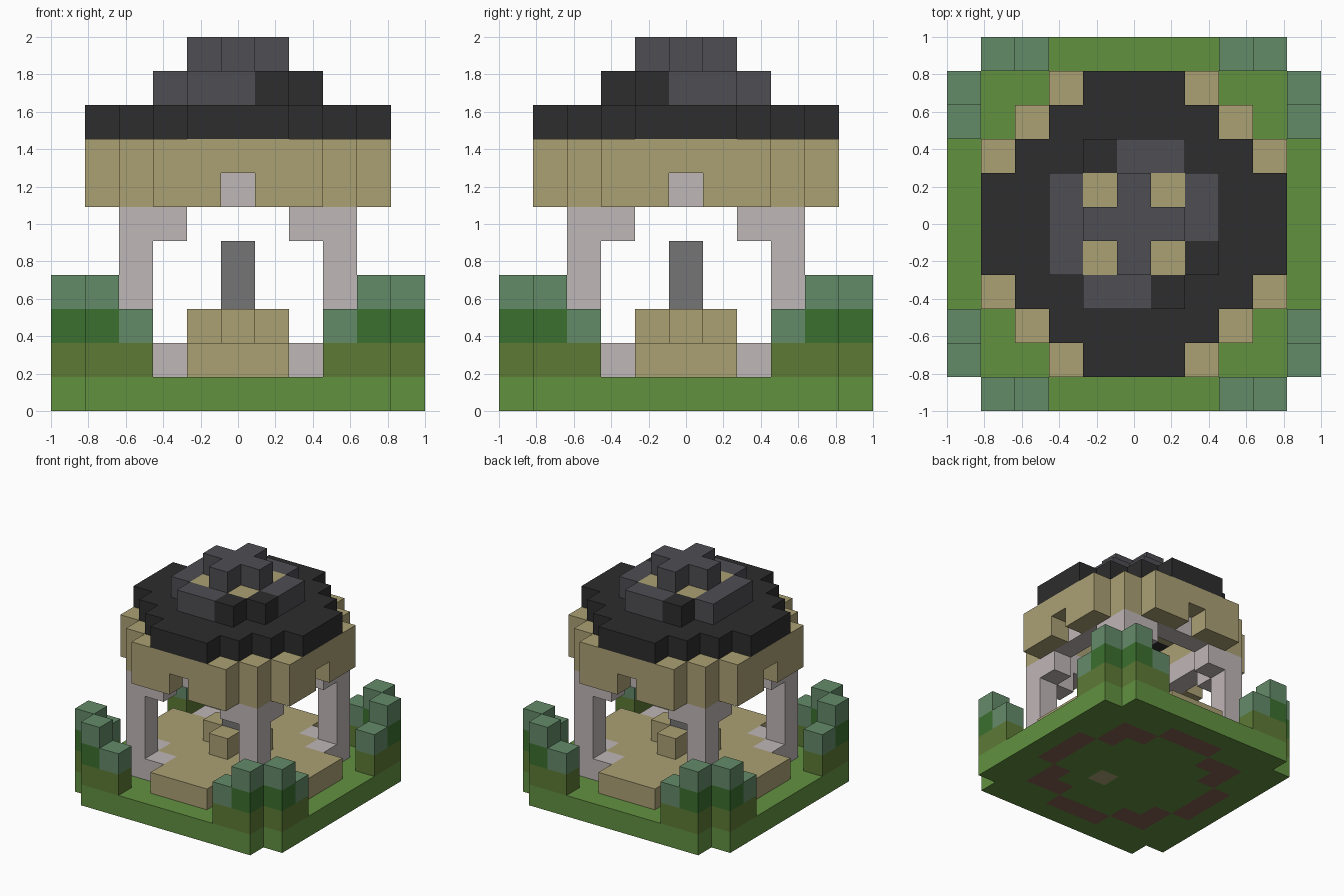
import bpy, bmesh
from mathutils import Vector

if "Cube" in bpy.data.objects:
    bpy.data.objects.remove(bpy.data.objects["Cube"], do_unlink=True)

UNIT = 2 / 11  # edge length of one block


def material(name, hex_code):
    def linear(v):
        return v / 12.92 if v <= 0.04045 else ((v + 0.055) / 1.055) ** 2.4
    col = [linear(int(hex_code[i:i + 2], 16) / 255) for i in (0, 2, 4)] + [1]
    mat = bpy.data.materials.new(name)
    mat.use_nodes = True
    mat.diffuse_color = col
    mat.node_tree.nodes["Principled BSDF"].inputs["Base Color"].default_value = col
    return mat


GRASS = material("grass_green", "629140")
OLIVE = material("olive_green", "5d7a36")
LEAF = material("leaf_green", "3b702e")
TEAL = material("pale_leaf_green", "648b69")
TAN = material("sandstone", "aba074")
PALE = material("pale_stone", "c0b7b7")
GREY = material("mid_grey", "757575")
SLATE = material("slate_grey", "4e4d52")
BLACK = material("roof_black", "2d2d2d")
BROWN = material("earth_brown", "825d4e")


def blocks(name, cells, mat):
    """Join unit blocks into one object, leaving out faces shared by two blocks."""
    cells = set(cells)
    bm = bmesh.new()
    for cell in cells:
        centre = Vector((cell[0], cell[1], cell[2] + 0.5))
        for axis in range(3):
            for sign in (-1, 1):
                n = Vector((0, 0, 0))
                n[axis] = sign
                if tuple(int(c + d) for c, d in zip(cell, n)) in cells:
                    continue
                u = Vector((0, 0, 0))
                u[(axis + 1) % 3] = 0.5
                v = n.cross(u)
                mid = centre + n / 2
                ring = (mid - u - v, mid + u - v, mid + u + v, mid - u + v)
                bm.faces.new([bm.verts.new(p * UNIT) for p in ring])
    bmesh.ops.remove_doubles(bm, verts=bm.verts, dist=0.001)
    mesh = bpy.data.meshes.new(name)
    bm.to_mesh(mesh)
    bm.free()
    mesh.materials.append(mat)
    obj = bpy.data.objects.new(name, mesh)
    bpy.context.scene.collection.objects.link(obj)
    return obj


def layer(rule, *levels):
    """All cells at the given levels whose absolute x and y satisfy the rule."""
    span = range(-5, 6)
    return {(x, y, z) for x in span for y in span for z in levels
            if rule(abs(x), abs(y))}


def pair(a, b, *pairs):
    return (a, b) in pairs or (b, a) in pairs


def octagon(a, b):
    return max(a, b) <= 4 and a + b <= 6


# Lawn with the foundation showing underneath
foundation = layer(lambda a, b: pair(a, b, (4, 0), (4, 1), (3, 3), (3, 2)), 0)
hearth_stone = {(1, -1, 0)}
lawn = layer(lambda a, b: a + b < 10, 0) - foundation - hearth_stone
blocks("lawn", lawn, GRASS)
blocks("foundation", foundation, BROWN)
blocks("hearth_stone", hearth_stone, TAN)

# Hedges at the corners: tall and short stems
blocks("hedge_base", layer(lambda a, b: pair(a, b, (5, 4), (5, 3)), 1), OLIVE)
blocks("hedge_middle", layer(lambda a, b: pair(a, b, (5, 4)), 2), LEAF)
hedge_tops = layer(lambda a, b: pair(a, b, (5, 4)), 3)
hedge_tops |= layer(lambda a, b: pair(a, b, (5, 3)), 2)
blocks("hedge_top", hedge_tops, TEAL)

# Floor and the pale stones beside the pillars
blocks("floor", layer(lambda a, b: max(a, b) <= 4 and a + b <= 5
                      and not pair(a, b, (3, 2)), 1), TAN)
blocks("floor_corner_stones", layer(lambda a, b: pair(a, b, (3, 2)), 1), PALE)

# Central pedestal and post
blocks("pedestal", layer(lambda a, b: a + b == 1, 2), TAN)
blocks("centre_post", layer(lambda a, b: a + b == 0, 2, 3, 4), GREY)

# Pillars, brackets and lintels
frame = layer(lambda a, b: a == b == 3, *range(1, 6))
frame |= layer(lambda a, b: pair(a, b, (3, 2)), 5)
frame |= layer(lambda a, b: max(a, b) == 3 and a + b < 6, 6)
blocks("pillars_and_lintels", frame, PALE)

# Upper wall with a notch in the middle of each side
wall = layer(lambda a, b: octagon(a, b) and (max(a, b) == 4 or a == b == 3), 6, 7)
wall |= layer(lambda a, b: max(a, b) == 3, 7)
wall -= layer(lambda a, b: pair(a, b, (4, 0)), 6)
blocks("upper_wall", wall, TAN)

# Roof: dark skirt, sandstone core, raised ring and cross
blocks("roof_skirt", layer(lambda a, b: max(a, b) <= 4 and 3 <= a + b <= 5
                           and max(a, b) > 1, 8), BLACK)
blocks("roof_core", layer(lambda a, b: a + b <= 2, 8)
       | layer(lambda a, b: max(a, b) <= 1, 9), TAN)
dark_ring = {(-1, 2, 9), (2, -1, 9), (1, -2, 9)}
ring = layer(lambda a, b: max(a, b) == 2 and a + b < 4, 9) - dark_ring
blocks("roof_ring", ring, SLATE)
blocks("roof_ring_dark", dark_ring, BLACK)
blocks("roof_cross", layer(lambda a, b: a + b <= 1, 10), SLATE)
